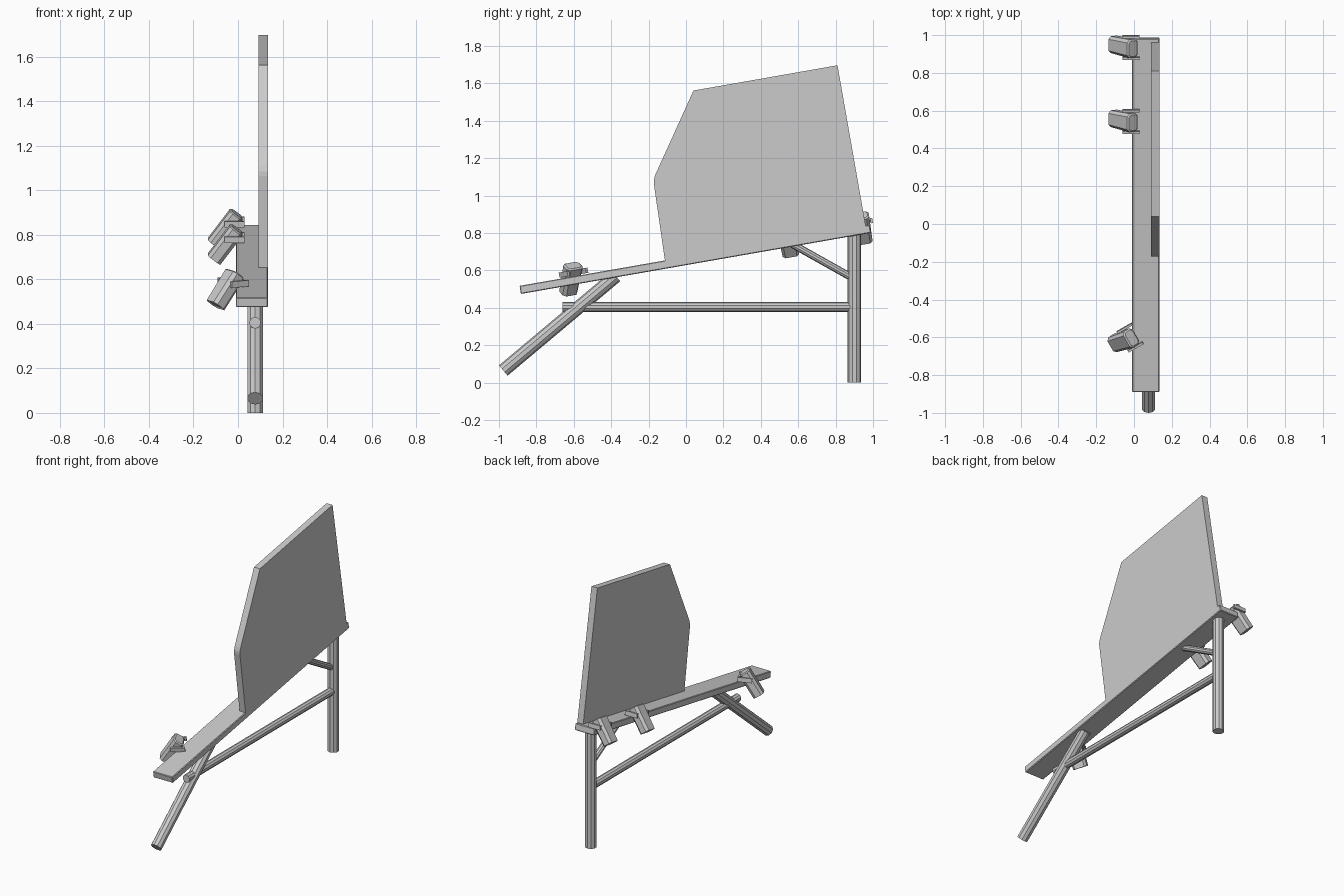
import bpy, bmesh, math
from mathutils import Vector, Matrix

if "Cube" in bpy.data.objects:
    bpy.data.objects.remove(bpy.data.objects["Cube"])

TILT = math.radians(9.9)


def make(name, bm, mat=Matrix()):
    bmesh.ops.recalc_face_normals(bm, faces=bm.faces)
    me = bpy.data.meshes.new(name)
    bm.to_mesh(me)
    bm.free()
    ob = bpy.data.objects.new(name, me)
    ob.matrix_world = mat
    bpy.context.collection.objects.link(ob)
    return ob


def slab(name, profile, x0, x1, bevel=0.0):
    """Extrude a (y, z) outline from x0 to x1."""
    bm = bmesh.new()
    f = bm.faces.new([bm.verts.new((x0, y, z)) for y, z in profile])
    r = bmesh.ops.extrude_face_region(bm, geom=[f])
    bmesh.ops.translate(bm, vec=(x1 - x0, 0, 0),
                        verts=[v for v in r["geom"] if isinstance(v, bmesh.types.BMVert)])
    if bevel:
        bmesh.ops.bevel(bm, geom=bm.edges[:], offset=bevel, segments=1, affect='EDGES')
    return make(name, bm)


def pole(name, a, b, r, x=0.077, sides=10):
    """Round pole between two (y, z) points."""
    a, b = Vector((x, *a)), Vector((x, *b))
    bm = bmesh.new()
    bmesh.ops.create_cone(bm, cap_ends=True, segments=sides, radius1=r, radius2=r,
                          depth=(b - a).length)
    rot = (b - a).to_track_quat('Z', 'Y').to_matrix().to_4x4()
    return make(name, bm, Matrix.Translation((a + b) / 2) @ rot)


def add_box(bm, size, loc):
    m = Matrix.Translation(loc) @ Matrix.Diagonal((*size, 1))
    bmesh.ops.create_cube(bm, size=1, matrix=m)


def lamp(name, loc, turn):
    base = Matrix.Translation(loc) @ Matrix.Rotation(TILT, 4, 'X') @ Matrix.Rotation(turn, 4, 'Z')
    # chamfered lamp housing with a recessed lower face
    bm = bmesh.new()
    add_box(bm, (0.07, 0.1, 0.165), (0, 0, 0))
    long_edges = [e for e in bm.edges if abs(e.verts[0].co.z - e.verts[1].co.z) > 0.1]
    bmesh.ops.bevel(bm, geom=long_edges, offset=0.016, segments=1, affect='EDGES')
    for v in bm.verts:
        if v.co.z < 0:
            v.co.y *= 0.9
    bm.normal_update()
    ends = [f for f in bm.faces if abs(f.normal.z) > 0.9]
    for f in ends:
        bmesh.ops.inset_region(bm, faces=[f], thickness=0.009,
                               depth=-0.006 if f.normal.z < 0 else 0.006)
    make(name + "_housing", bm, base @ Matrix.Rotation(math.radians(37), 4, 'Y'))
    # bracket: two side arms and a pivot rod
    bm = bmesh.new()
    for s in (-1, 1):
        add_box(bm, (0.09, 0.012, 0.028), (0.043, s * 0.058, 0.032))
    add_box(bm, (0.014, 0.12, 0.014), (0.014, 0, 0.032))
    make(name + "_bracket", bm, base)


# sloping plank
c, s = math.cos(TILT), math.sin(TILT)
t, y0, z0, L = 0.044, -0.89, 0.518, 1.9
y1, z1 = y0 + L * c, z0 + L * s
slab("sloping_plank", [(y0, z0), (y1, z1), (y1 + t * s, z1 - t * c), (y0 + t * s, z0 - t * c)],
     -0.01, 0.135, 0.004)

# upright side panel
slab("side_panel", [(-0.11, 0.635), (-0.172, 1.065), (-0.172, 1.085), (-0.165, 1.11),
                    (0.04, 1.562), (0.81, 1.697), (0.963, 0.825)], 0.091, 0.135)

# supporting frame
pole("rear_post", (0.9, 0), (0.9, 0.81), 0.036)
pole("front_leg", (-0.977, 0.065), (-0.375, 0.57), 0.036)
pole("long_rail", (-0.66, 0.405), (0.9, 0.405), 0.026)
pole("diagonal_brace", (0.57, 0.74), (0.9, 0.555), 0.02)

# clamp lamps along the left edge
lamp("rear_lamp", (-0.058, 0.94, 0.825), 0)
lamp("middle_lamp", (-0.058, 0.548, 0.756), 0)
lamp("front_lamp", (-0.058, -0.617, 0.553), math.radians(30))
